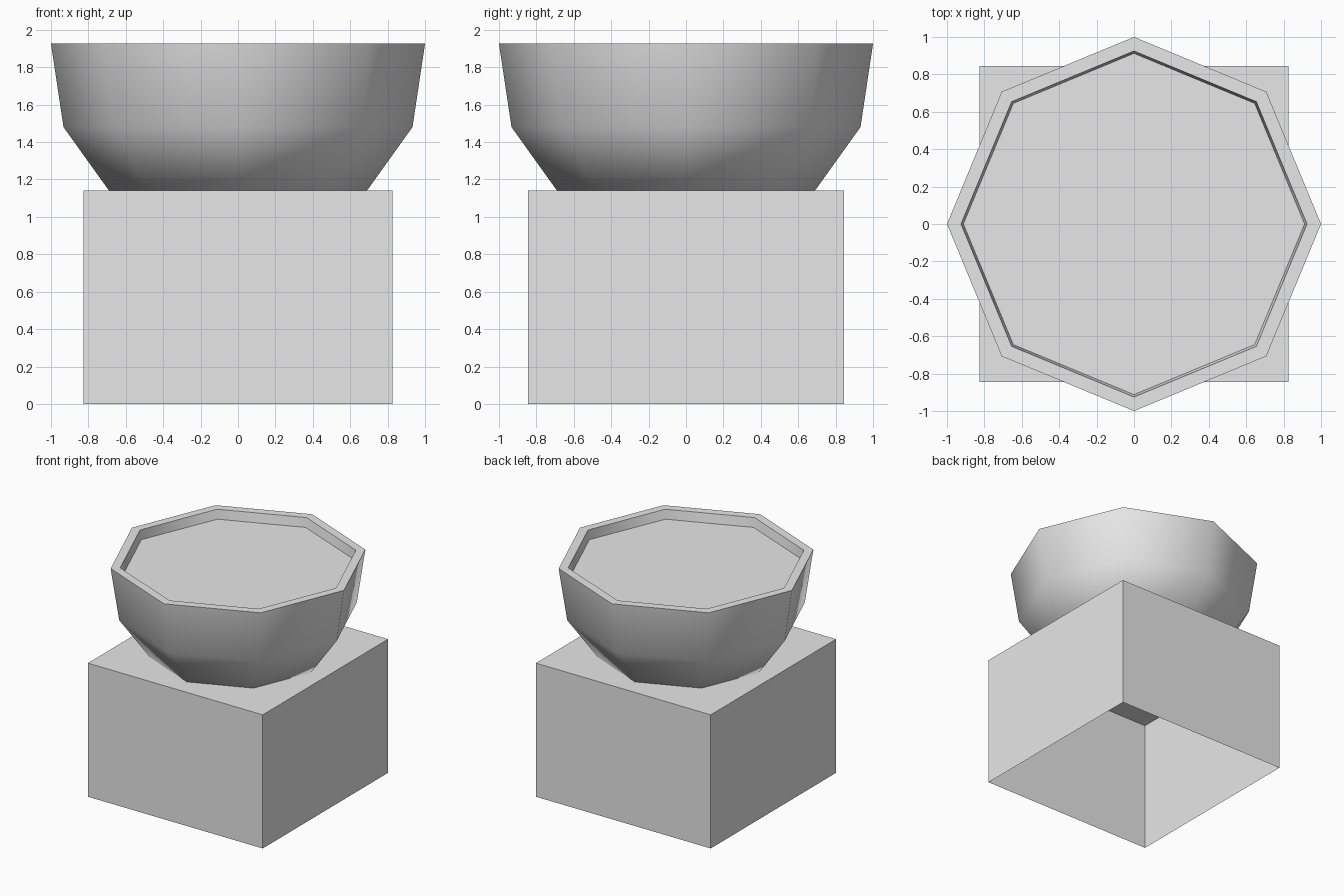
import bpy, bmesh, math

if "Cube" in bpy.data.objects:
    bpy.data.objects.remove(bpy.data.objects["Cube"])

SIDES = 8
BASE_TOP = 1.14

grey = bpy.data.materials.new("plain grey")
grey.use_nodes = True
grey.diffuse_color = (0.8, 0.8, 0.8, 1)
grey.node_tree.nodes["Principled BSDF"].inputs["Base Color"].default_value = grey.diffuse_color


def make_object(name, bm):
    mesh = bpy.data.meshes.new(name)
    bm.to_mesh(mesh)
    bm.free()
    mesh.materials.append(grey)
    obj = bpy.data.objects.new(name, mesh)
    bpy.context.collection.objects.link(obj)
    return obj


# Pedestal: a thin-walled box, open underneath
bm = bmesh.new()
bmesh.ops.create_cube(bm, size=1)
for v in bm.verts:
    v.co = (v.co.x * 1.65, v.co.y * 1.69, (v.co.z + 0.5) * BASE_TOP)
bm.normal_update()
bottom = [f for f in bm.faces if f.normal.z < -0.5]
bmesh.ops.delete(bm, geom=bottom, context='FACES_ONLY')
make_object("pedestal", bm)

# Bowl: outer wall, flat rim, then down the inner wall to the filled surface
profile = [(0.69, BASE_TOP + 0.001), (0.933, 1.48), (1.0, 1.926),
           (0.925, 1.926), (0.912, 1.847)]
bm = bmesh.new()
rings = []
for radius, z in profile:
    angles = [2 * math.pi * i / SIDES for i in range(SIDES)]
    rings.append([bm.verts.new((radius * math.cos(a), radius * math.sin(a), z))
                  for a in angles])
for low, high in zip(rings, rings[1:]):
    for i in range(SIDES):
        j = (i + 1) % SIDES
        bm.faces.new((low[i], low[j], high[j], high[i]))
bm.faces.new(rings[0][::-1])
bm.faces.new(rings[-1])
bowl = make_object("bowl", bm)

# Smooth the rounded wall, keep the rim and the filled surface crisp
bpy.ops.object.select_all(action='DESELECT')
bowl.select_set(True)
bpy.context.view_layer.objects.active = bowl
bpy.ops.object.shade_smooth_by_angle(angle=math.radians(60))
